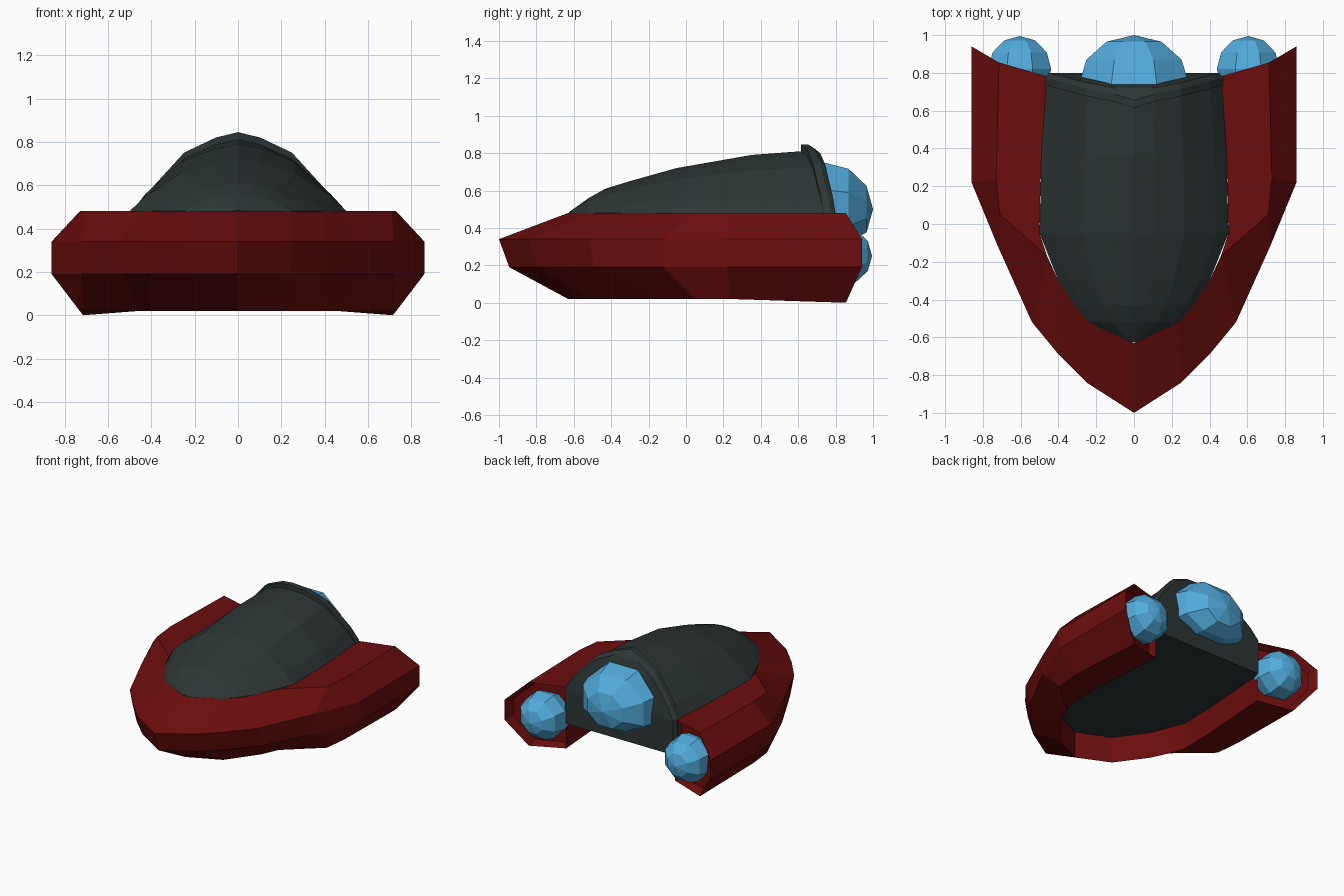
import bpy, bmesh, math
from mathutils import Vector

if "Cube" in bpy.data.objects:
    bpy.data.objects.remove(bpy.data.objects["Cube"])


def material(name, rgb):
    m = bpy.data.materials.new(name)
    m.diffuse_color = (*rgb, 1)
    m.use_nodes = True
    m.node_tree.nodes["Principled BSDF"].inputs["Base Color"].default_value = m.diffuse_color
    return m


RED = material("dark red", (0.15, 0.004, 0.004))
DARK = material("charcoal green", (0.026, 0.036, 0.036))
BLUE = material("engine blue", (0.085, 0.41, 0.72))


def finish(name, bm, mat):
    bmesh.ops.recalc_face_normals(bm, faces=bm.faces)
    me = bpy.data.meshes.new(name)
    bm.to_mesh(me)
    bm.free()
    me.materials.append(mat)
    ob = bpy.data.objects.new(name, me)
    bpy.context.collection.objects.link(ob)
    return ob


def mirror(ob):
    mod = ob.modifiers.new("mirror", "MIRROR")
    mod.use_clip = True
    mod.merge_threshold = 0.001


# Horseshoe hull: (inner rim, top edge, outer edge) in plan, for the +x half
stations = [
    ((0, -.63), (0, -.63), (0, -1.0)),
    ((.24, -.52), (.24, -.52), (.25, -.84)),
    ((.40, -.30), (.40, -.30), (.40, -.69)),
    ((.46, -.17), (.46, -.17), (.54, -.52)),
    ((.50, -.05), (.71, .05), (.72, -.12)),
    ((.495, .22), (.73, .24), (.86, .22)),
    ((.455, .78), (.715, .855), (.86, .94)),
]
bm = bmesh.new()
rings = []
for i, (a, t, o) in enumerate(stations):
    k = .945 if i < 4 else 1
    zb = 0 if i == 6 else .02
    pts = [(*a, .48), (*t, .48), (*o, .34), (o[0] * k ** .5, o[1] * k, .19),
           (*t, zb), (*a, .02)]
    rings.append([bm.verts.new(p) for p in pts])
for r, s in zip(rings, rings[1:]):
    for j in range(6):
        n = (j + 1) % 6
        bm.faces.new((r[j], r[n], s[n], s[j]))
end = bm.faces.new(rings[-1])
bmesh.ops.remove_doubles(bm, verts=bm.verts, dist=.0005)
bmesh.ops.dissolve_degenerate(bm, edges=bm.edges, dist=.0005)
bmesh.ops.recalc_face_normals(bm, faces=bm.faces)
end = max(bm.faces, key=lambda f: f.calc_center_median().y)
if end.normal.y < 0:
    bmesh.ops.reverse_faces(bm, faces=bm.faces)
# recessed engine opening at the rear of each arm
bmesh.ops.inset_individual(bm, faces=[end], thickness=.03, depth=0)
bmesh.ops.translate(bm, verts=end.verts, vec=(0, -.06, 0))
mirror(finish("hull", bm, RED))

# Canopy: lofted sections (y, half width, top height, rearward sweep) with a rear rim
section = [(1, 0), (.87, .26), (.53, .74), (.22, .93), (0, 1)]
loft = [(-.625, .02, .485, 0), (-.52, .24, .56, 0), (-.43, .315, .61, 0),
        (-.30, .40, .65, 0), (-.05, .50, .72, 0), (.35, .49, .79, .03),
        (.615, .465, .81, .12), (.615, .47, .845, .12),
        (.655, .47, .845, .12), (.69, .45, .822, .11)]
bm = bmesh.new()
rings = []
for y, w, h, sweep in loft:
    half = [(w, y + sweep, .22)]
    half += [(w * u, y + sweep * math.sqrt(1 - f), .48 + f * (h - .48)) for u, f in section]
    pts = half + [(-x, yy, z) for x, yy, z in half[-2::-1]]
    rings.append([bm.verts.new(p) for p in pts])
for r, s in zip(rings, rings[1:]):
    for j in range(len(r)):
        n = (j + 1) % len(r)
        bm.faces.new((r[j], r[n], s[n], s[j]))
for r in (rings[0], rings[-1]):
    for j in range(5):
        a, b, c, d = r[j], r[j + 1], r[-2 - j], r[-1 - j]
        bm.faces.new((a, b, d) if b is c else (a, b, c, d))
finish("canopy", bm, DARK)


# Engine glows: low-poly ellipsoids with the pole pointing backwards
def engine(name, centre, radius, floor):
    bm = bmesh.new()
    bmesh.ops.create_uvsphere(bm, u_segments=8, v_segments=6, radius=1)
    for v in bm.verts:
        x, y, z = v.co
        c, s = math.cos(math.pi / 8), math.sin(math.pi / 8)
        x, y = c * x - s * y, s * x + c * y
        v.co = Vector(centre) + Vector((x * radius[0], z * radius[1], -y * radius[2]))
        v.co.z = max(v.co.z, floor)
    return finish(name, bm, BLUE)


engine("main_engine", (0, .74, .50), (.315, .26, .27), .33)
for side, label in ((1, "right"), (-1, "left")):
    engine(label + "_engine", (side * .605, .82, .25), (.18, .175, .175), 0)
